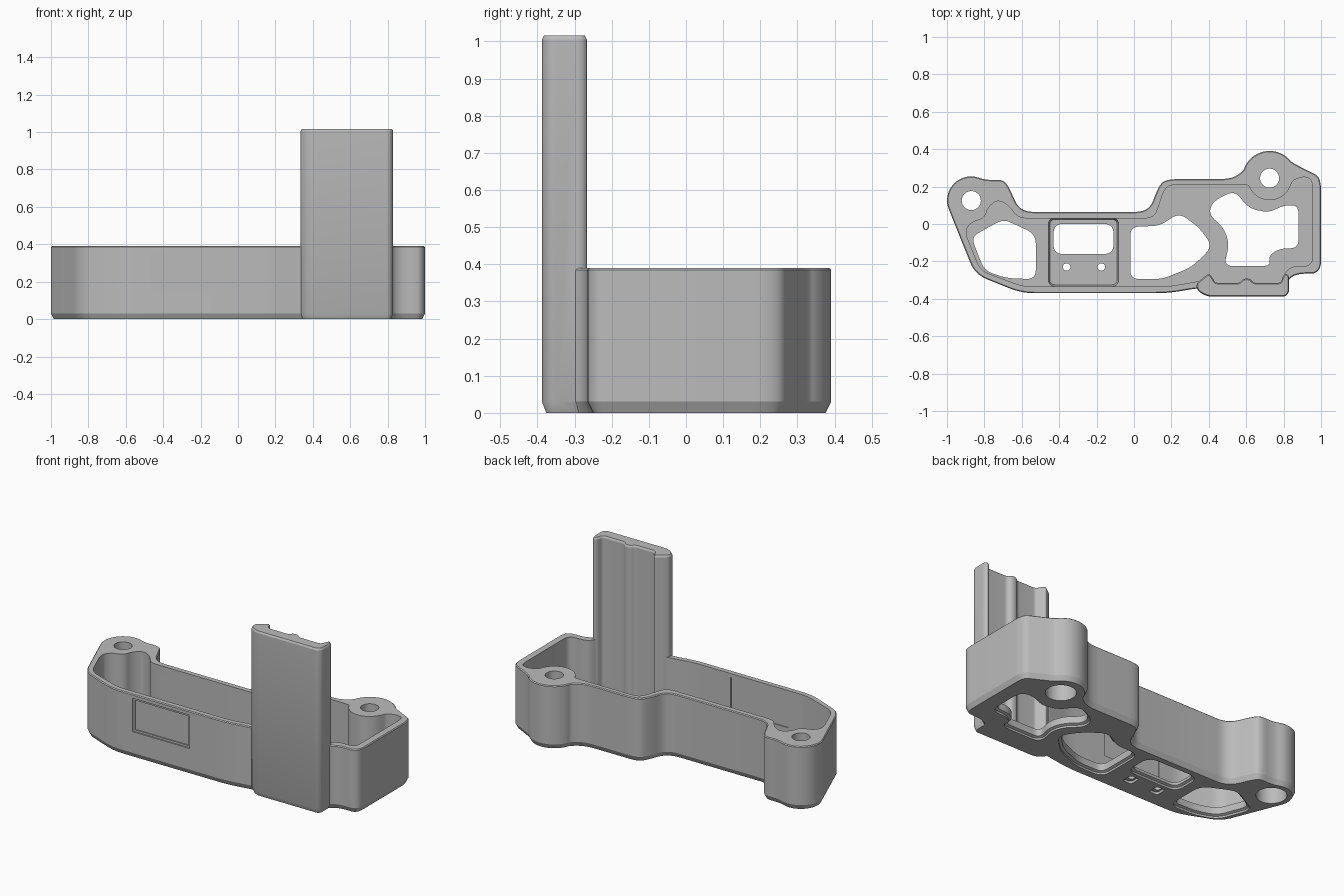
import bpy
import bmesh
from math import sin, cos, radians
from mathutils import Vector

cube = bpy.data.objects.get("Cube")
if cube:
    bpy.data.objects.remove(cube, do_unlink=True)

# Single plastic colour
GREY = (0.5, 0.5, 0.5, 1.0)
plastic = bpy.data.materials.new("grey plastic")
plastic.use_nodes = True
plastic.diffuse_color = GREY
plastic.node_tree.nodes["Principled BSDF"].inputs["Base Color"].default_value = GREY


def arc(cx, cy, radius, start, end, steps=12):
    """Points on a circular arc, angles in degrees."""
    angles = [radians(start + (end - start) * i / steps) for i in range(steps + 1)]
    return [(cx + radius * cos(a), cy + radius * sin(a)) for a in angles]


def circle(cx, cy, radius, steps=40):
    return arc(cx, cy, radius, 0, 360, steps)[:-1]


def rectangle(x0, x1, y0, y1):
    return [(x0, y0), (x1, y0), (x1, y1), (x0, y1)]


def rounded(points, radius, steps=7):
    """Replace each corner of a closed outline with a smooth curve."""
    pts = [Vector(p) for p in points]
    result = []
    for i, p in enumerate(pts):
        before, after = pts[i - 1] - p, pts[(i + 1) % len(pts)] - p
        a = p + before.normalized() * min(radius, before.length * 0.45)
        b = p + after.normalized() * min(radius, after.length * 0.45)
        for s in range(steps + 1):
            t = s / steps
            result.append(a * (1 - t) ** 2 + p * 2 * t * (1 - t) + b * t * t)
    return result


def inset(points, amount):
    """Move a closed outline inwards; negative amounts move it outwards."""
    pts = [Vector(p) for p in points]
    area = sum(pts[i - 1].cross(p) for i, p in enumerate(pts))
    side = 1 if area > 0 else -1
    result = []
    for i, p in enumerate(pts):
        along = (pts[(i + 1) % len(pts)] - pts[i - 1]).normalized()
        result.append(p + Vector((-along.y, along.x)) * amount * side)
    return result


def prism(name, points, levels):
    """Solid through the outline, levels being (height, inset) pairs."""
    bm = bmesh.new()
    rings = []
    for z, amount in levels:
        ring = inset(points, amount) if amount else points
        rings.append([bm.verts.new((p[0], p[1], z)) for p in ring])
    bm.faces.new(rings[0])
    bm.faces.new(rings[-1])
    count = len(points)
    for low, high in zip(rings, rings[1:]):
        for i in range(count):
            j = (i + 1) % count
            bm.faces.new((low[i], low[j], high[j], high[i]))
    bmesh.ops.recalc_face_normals(bm, faces=bm.faces)
    mesh = bpy.data.meshes.new(name)
    bm.to_mesh(mesh)
    bm.free()
    mesh.materials.append(plastic)
    obj = bpy.data.objects.new(name, mesh)
    bpy.context.collection.objects.link(obj)
    return obj


def combine(target, tool, operation="DIFFERENCE"):
    """Apply a boolean and discard the tool."""
    tool.hide_render = True
    mod = target.modifiers.new("boolean", "BOOLEAN")
    mod.operation = operation
    mod.solver = "EXACT"
    mod.object = tool
    bpy.context.view_layer.objects.active = target
    bpy.ops.object.modifier_apply(modifier=mod.name)
    bpy.data.objects.remove(tool, do_unlink=True)


RIM = 0.39
FLOOR = 0.06
BOSSES = [(-0.87, 0.125), (0.725, 0.245)]

# Outer shell with chamfered foot
outline = [(-0.85, -0.27), (-0.6, -0.37), (0.18, -0.37), (0.36, -0.34),
           (0.81, -0.34), (0.83, -0.29), (0.88, -0.265), (1.0, -0.265),
           (1.0, 0.25), (0.93, 0.285)]
outline += arc(*BOSSES[1], 0.146, 35, 165)
outline += [(0.52, 0.24), (0.17, 0.24), (0.13, 0.2), (0.08, 0.065),
            (-0.61, 0.065), (-0.67, 0.2), (-0.7, 0.237), (-0.79, 0.235)]
outline += arc(*BOSSES[0], 0.13, 80, 195)
shell = prism("tray_body", rounded(outline, 0.07),
              [(0, 0.015), (0.03, 0), (RIM - 0.005, 0), (RIM, 0.005)])

# Inner cavity flowing around the screw bosses
cavity = [(-0.82, -0.25), (-0.59, -0.335), (0.18, -0.335), (0.38, -0.3),
          (0.41, -0.33), (0.8, -0.33), (0.8, -0.27), (0.84, -0.225),
          (0.955, -0.225), (0.955, 0.235), (0.91, 0.255), (0.85, 0.235)]
cavity += arc(*BOSSES[1], 0.118, -25, -160)
cavity += [(0.6, 0.21), (0.19, 0.21), (0.16, 0.18), (0.11, 0.03),
           (-0.62, 0.03), (-0.67, 0.1), (-0.73, 0.13), (-0.78, 0.09),
           (-0.8, 0.03), (-0.87, 0.01), (-0.905, -0.04)]
combine(shell, prism("cavity_cutter", rounded(cavity, 0.05),
                     [(FLOOR, 0), (RIM + 0.1, 0)]))

# Shallow floor pocket
combine(shell, prism("pocket_cutter",
                     rounded(rectangle(-0.45, -0.09, -0.325, 0.025), 0.03),
                     [(0.035, 0), (FLOOR + 0.02, -0.015)]))

# Floor openings, flared at the underside
left_opening = [(-0.87, -0.07), (-0.8, -0.03), (-0.7, 0.025), (-0.64, 0.0),
                (-0.525, -0.055), (-0.525, -0.295), (-0.68, -0.29), (-0.8, -0.25)]
middle_opening = [(-0.02, -0.015), (-0.02, -0.295), (0.15, -0.295), (0.31, -0.23),
                  (0.42, -0.12), (0.35, -0.02), (0.24, 0.06), (0.14, -0.01)]
right_opening = [(0.4, 0.05), (0.42, 0.12), (0.54, 0.18), (0.61, 0.085),
                 (0.72, 0.06), (0.8, 0.1), (0.88, 0.1), (0.88, -0.13),
                 (0.78, -0.13), (0.72, -0.17), (0.73, -0.225), (0.48, -0.225),
                 (0.51, -0.11), (0.48, -0.02)]
slot = rectangle(-0.43, -0.11, -0.16, 0.0)
for shape in (left_opening, middle_opening, right_opening, slot):
    combine(shell, prism("opening_cutter", rounded(shape, 0.05),
                         [(-0.02, -0.015), (0.012, -0.015), (0.018, 0), (0.2, 0)]))

# Small mounting holes with relief slots underneath
for x in (-0.36, -0.175):
    combine(shell, prism("pin_cutter", circle(x, -0.23, 0.02, 24), [(-0.02, 0), (0.2, 0)]))
    combine(shell, prism("relief_cutter",
                         rounded(rectangle(x - 0.03, x + 0.03, -0.27, -0.2), 0.02),
                         [(-0.02, 0), (0.015, 0)]))

# Screw holes and counterbores
for x, y in BOSSES:
    combine(shell, prism("screw_cutter", circle(x, y, 0.051), [(-0.05, 0), (RIM + 0.1, 0)]))
    combine(shell, prism("counterbore_cutter", circle(x, y, 0.085), [(-0.05, 0), (0.3, 0)]))

# Recessed label panel: outer frame, inner step, and a recess on the inside
for border, y0, y1 in ((0, -0.45, -0.362), (0.012, -0.45, -0.355), (0, -0.341, -0.3)):
    combine(shell, prism("panel_cutter",
                         rectangle(-0.46 + border, -0.07 - border, y0, y1),
                         [(0.16 + border, 0), (0.365 - border, 0)]))

# Tall guide tower with lipped sides and a centre rib
tower_profile = [(0.335, -0.35), (0.365, -0.375), (0.4, -0.388), (0.81, -0.388),
                 (0.83, -0.365), (0.83, -0.28), (0.815, -0.264), (0.797, -0.275),
                 (0.785, -0.315), (0.64, -0.315), (0.62, -0.292), (0.585, -0.292),
                 (0.565, -0.315), (0.435, -0.315), (0.415, -0.28), (0.4, -0.264),
                 (0.335, -0.315)]
tower = prism("guide_tower", rounded(tower_profile, 0.016),
              [(0, 0.012), (0.03, 0), (1.005, 0), (1.016, 0.006)])
combine(shell, tower, "UNION")

# Smooth curved walls, keep crisp edges
bpy.ops.object.select_all(action="DESELECT")
shell.select_set(True)
bpy.context.view_layer.objects.active = shell
bpy.ops.object.shade_smooth_by_angle(angle=radians(25))
